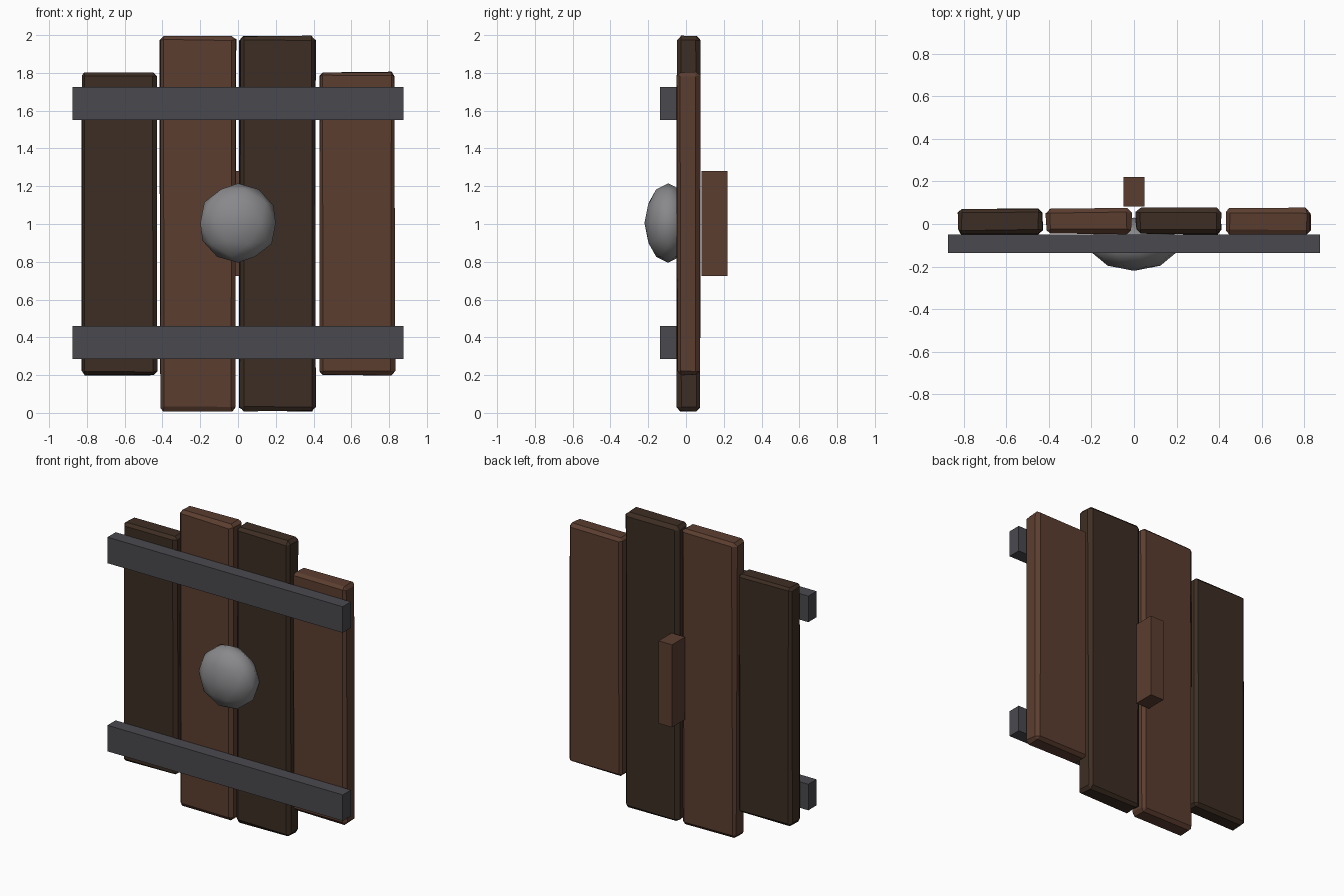
import bpy, bmesh, random
from mathutils import Matrix, Vector

random.seed(4)
if "Cube" in bpy.data.objects:
    bpy.data.objects.remove(bpy.data.objects["Cube"], do_unlink=True)


def material(name, rgb):
    mat = bpy.data.materials.new(name)
    mat.use_nodes = True
    mat.diffuse_color = (*rgb, 1)
    mat.node_tree.nodes["Principled BSDF"].inputs["Base Color"].default_value = (*rgb, 1)
    return mat


light_wood = material("warm brown wood", (0.105, 0.047, 0.029))
dark_wood = material("dark brown wood", (0.047, 0.027, 0.017))
iron = material("dark grey iron", (0.068, 0.068, 0.078))
steel = material("grey steel", (0.25, 0.25, 0.26))


def finish(name, bm, mat):
    mesh = bpy.data.meshes.new(name)
    bm.to_mesh(mesh)
    bm.free()
    mesh.materials.append(mat)
    obj = bpy.data.objects.new(name, mesh)
    bpy.context.collection.objects.link(obj)
    return obj


def box(name, low, high, mat, bevel=0, wobble=0):
    """Box between two corners, optionally chamfered and slightly uneven."""
    low, high = Vector(low), Vector(high)
    bm = bmesh.new()
    bmesh.ops.create_cube(bm, size=1, matrix=Matrix.Translation((low + high) / 2)
                          @ Matrix.Diagonal((*(high - low), 1)))
    if bevel:
        bmesh.ops.bevel(bm, geom=bm.edges[:], offset=bevel, segments=1,
                        profile=0.5, affect='EDGES')
    for v in bm.verts:
        v.co += Vector([random.uniform(-wobble, wobble) for _ in range(3)])
    return finish(name, bm, mat)


# Four upright planks, the middle pair taller
planks = [("outer_right_plank", -0.83, 0.2, 1.805, dark_wood),
          ("inner_right_plank", -0.413, 0.01, 1.995, light_wood),
          ("inner_left_plank", 0.01, 0.01, 1.995, dark_wood),
          ("outer_left_plank", 0.43, 0.2, 1.805, light_wood)]
for name, x, bottom, top, mat in planks:
    box(name, (x, -0.048, bottom), (x + 0.4, 0.073, top), mat, 0.02, 0.004)

# Iron straps across the front
for name, z in (("lower_strap", 0.285), ("upper_strap", 1.55)):
    box(name, (-0.875, -0.137, z), (0.875, -0.05, z + 0.175), iron)

# Grip on the back
box("back_grip", (-0.05, 0.082, 0.725), (0.05, 0.22, 1.28), light_wood)

# Domed boss in the middle
bm = bmesh.new()
bmesh.ops.create_icosphere(bm, subdivisions=2, radius=1,
                           matrix=Matrix.Translation((0, -0.095, 1.005))
                           @ Matrix.Diagonal((0.21, 0.125, 0.21, 1)))
for face in bm.faces:
    face.smooth = True
finish("centre_boss", bm, steel)
